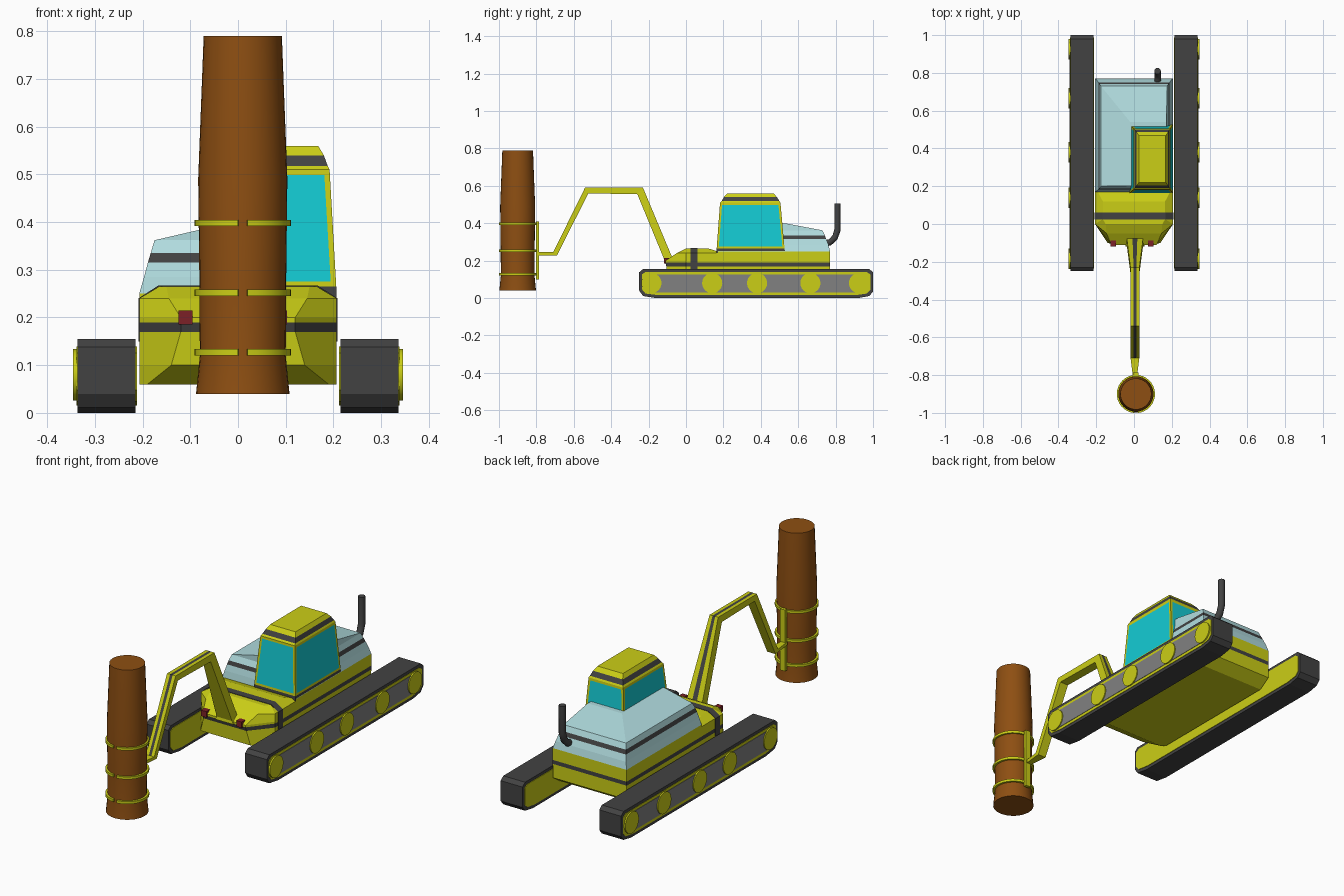
import bpy, bmesh, math

if "Cube" in bpy.data.objects:
    bpy.data.objects.remove(bpy.data.objects["Cube"])


def mat(name, r, g, b):
    m = bpy.data.materials.new(name)
    m.diffuse_color = (r, g, b, 1)
    m.use_nodes = True
    m.node_tree.nodes["Principled BSDF"].inputs["Base Color"].default_value = m.diffuse_color
    return m


YELLOW = mat("yellow", .60, .62, .008)
DARK = mat("dark_grey", .055, .055, .055)
GREY = mat("mid_grey", .22, .22, .22)
BLUE = mat("pale_blue", .44, .72, .74)
GLASS = mat("glass", .007, .60, .66)
RED = mat("red", .2, .015, .02)
BARK = mat("bark", .27, .078, .006)


def loft(name, rings, mats, pick=lambda band, side: 0, windows=None, smooth=False):
    """Skin a list of equal rings; pick chooses the material of each face."""
    bm = bmesh.new()
    vs = [[bm.verts.new(p) for p in r] for r in rings]
    n = len(rings[0])
    glazed = []
    for b in range(len(vs) - 1):
        for s in range(n):
            t = (s + 1) % n
            f = bm.faces.new((vs[b][s], vs[b][t], vs[b + 1][t], vs[b + 1][s]))
            f.material_index = pick(b, s)
            if b == windows:
                glazed.append(f)
    bm.faces.new(vs[0][::-1])
    bm.faces.new(vs[-1])
    bmesh.ops.recalc_face_normals(bm, faces=bm.faces[:])
    if glazed:
        bmesh.ops.inset_individual(bm, faces=glazed, thickness=.016)
        for f in glazed:
            f.material_index = 1
    me = bpy.data.meshes.new(name)
    bm.to_mesh(me)
    bm.free()
    for m in mats:
        me.materials.append(m)
    ob = bpy.data.objects.new(name, me)
    bpy.context.collection.objects.link(ob)
    if smooth:
        bpy.context.view_layer.objects.active = ob
        ob.select_set(True)
        bpy.ops.object.shade_smooth_by_angle(angle=math.radians(40))
        ob.select_set(False)
    return ob


def rect(x0, x1, y0, y1, z):
    return [(x0, y0, z), (x1, y0, z), (x1, y1, z), (x0, y1, z)]


def box(name, x0, x1, y0, y1, z0, z1, m):
    return loft(name, [rect(x0, x1, y0, y1, z0), rect(x0, x1, y0, y1, z1)], [m])


def slab(name, profile, x0, x1, m, smooth=False):
    """Extrude a (y, z) profile along x."""
    return loft(name, [[(x, y, z) for y, z in profile] for x in (x0, x1)], [m], smooth=smooth)


def circle(cx, cy, r, n):
    return [(cx + r * math.cos(2 * math.pi * i / n), cy + r * math.sin(2 * math.pi * i / n))
            for i in range(n)]


# tracks, side panels and road wheels
belt = [(-.25, .04), (-.25, .138), (-.23, .155), (.98, .155), (1, .138), (1, .035),
        (.98, .011), (.92, 0), (-.16, 0), (-.23, .011)]
trim = [(.375 + (y - .375) * .978, .0775 + (z - .0775) * .8) for y, z in belt]
for side, s in (("left", -1), ("right", 1)):
    slab(side + "_track", belt, s * .215, s * .337, DARK)
    slab(side + "_track_trim", trim, s * .212, s * .339, YELLOW)
    slab(side + "_track_panel", [(-.18, .03), (-.18, .126), (.93, .126), (.93, .03)],
         s * .33, s * .341, GREY)
    for i, y in enumerate((-.185, .14, .38, .665, .925)):
        slab(f"{side}_wheel_{i}", circle(y, .08, .054, 24), s * .32, s * .346, YELLOW, True)


# lower hull with chamfered nose
def hull(z, front, hx, corner, side, rear):
    return [(-hx, front, z), (hx, front, z), (side, corner, z), (side, rear, z),
            (-side, rear, z), (-side, corner, z)]


loft("hull", [hull(.06, -.02, .19, 0, .206, .71), hull(.10, -.10, .14, 0, .206, .77),
              hull(.17, -.105, .12, 0, .207, .77), hull(.19, -.11, .12, 0, .207, .77),
              hull(.20, -.11, .12, 0, .207, .77)],
     [YELLOW, DARK], lambda b, s: int(b == 2))
loft("nose_top", [hull(.20, -.11, .12, 0, .207, .20), hull(.24, -.05, .145, 0, .207, .20),
                  hull(.265, 0, .15, .025, .165, .12)], [YELLOW])
box("rear_deck", -.207, .207, .17, .77, .20, .25, YELLOW)
strap = [(-.209, .15), (.209, .15), (.209, .24), (.167, .267), (-.167, .267), (-.209, .24)]
loft("nose_strap", [[(x, y, z) for x, z in strap] for y in (.025, .062)], [DARK])
for side, x in (("left", -.11), ("right", .088)):
    box(side + "_lamp", x - .015, x + .015, -.118, -.085, .185, .215, RED)

# engine hood with stripe
loft("engine_hood", [rect(-.207, .207, .17, .77, .25), rect(-.197, .197, .175, .762, .285),
                     rect(-.189, .189, .182, .75, .315), rect(-.183, .183, .187, .742, .335),
                     rect(-.175, .175, .2, .73, .362), rect(-.02, .172, .2, .54, .398)],
     [BLUE, DARK], lambda b, s: int(b == 2))

# cab with glazed band
loft("cab", [rect(-.025, .207, .163, .53, .24), rect(-.024, .206, .164, .527, .265),
             rect(-.002, .192, .182, .505, .51), rect(.003, .188, .19, .5, .518),
             rect(.014, .18, .203, .486, .54), rect(.026, .168, .22, .468, .56)],
     [YELLOW, GLASS, DARK], lambda b, s: 2 if b in (0, 3) else 0, windows=1)

# exhaust pipe
pipe = [(.73, .29, 80), (.77, .298, 70), (.797, .325, 40), (.81, .365, 8), (.81, .505, 0)]
rings = []
for y, z, tilt in pipe:
    a = math.radians(tilt)
    rings.append([(.125 + u, y + v * math.cos(a), z - v * math.sin(a))
                  for u, v in circle(0, 0, .017, 12)])
loft("exhaust_pipe", rings, [DARK], smooth=True)

# bent boom with a stripe along its outer face: outer y,z / inner y,z / half width
boom = [(-.045, .20, -.118, .19, .05), (-.075, .22, -.116, .205, .043),
        (-.23, .59, -.26, .555, .024), (-.54, .59, -.522, .56, .024),
        (-.71, .245, -.69, .228, .023), (-.80, .245, -.80, .228, .012)]
loft("boom", [[(.005 + k * w, a, b) for k in (-1, -.3, .3, 1)] +
              [(.005 + w, c, d), (.005 - w, c, d)] for a, b, c, d, w in boom],
     [YELLOW, DARK], lambda b, s: int(s == 1 and b < 4))

# grapple bar and open rings
TX, TY = .01, -.9
box("grapple_bar", TX - .014, TX + .014, -.802, -.786, .10, .41, YELLOW)
for i, z in enumerate((.127, .252, .398)):
    rings = []
    for k in range(33):
        a = -math.pi / 2 + .1 + k / 32 * (2 * math.pi - .2)
        rings.append([(TX + r * math.cos(a), TY + r * math.sin(a), z + h)
                      for r, h in ((.088, -.0065), (.101, -.0065), (.101, .0065), (.088, .0065))])
    loft(f"grapple_ring_{i}", rings, [YELLOW], smooth=True)

# tree trunk
loft("trunk", [[(x, y, z) for x, y in circle(TX, TY, r, 32)]
               for z, r in ((.04, .098), (.12, .090), (.28, .091), (.49, .0935), (.79, .082))],
     [BARK], smooth=True)
